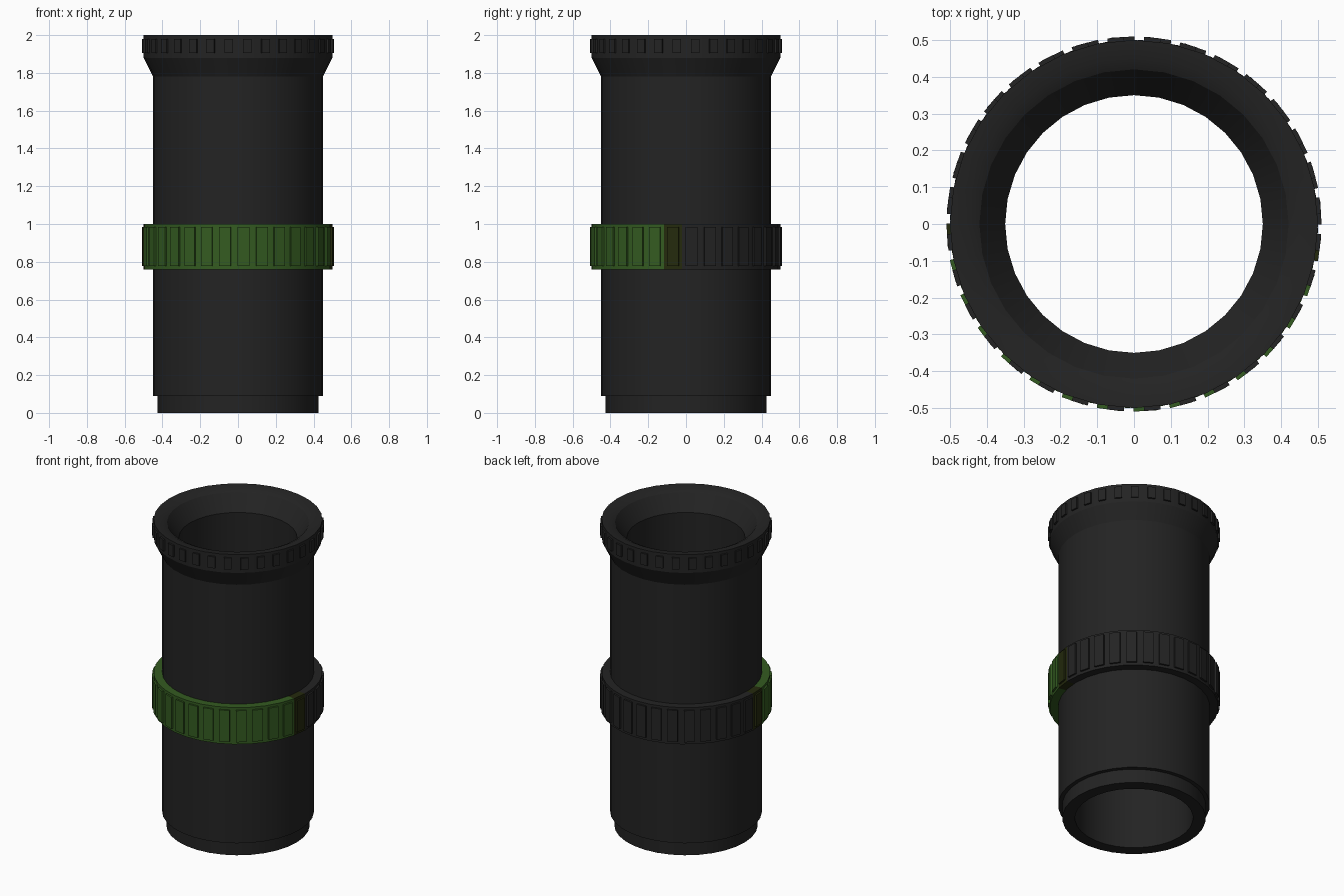
import bpy, bmesh, math
from mathutils import Vector

if "Cube" in bpy.data.objects:
    bpy.data.objects.remove(bpy.data.objects["Cube"])

N = 32
STEP = 2 * math.pi / N


def material(name, rgb):
    m = bpy.data.materials.new(name)
    m.diffuse_color = (*rgb, 1)
    m.use_nodes = True
    m.node_tree.nodes["Principled BSDF"].inputs["Base Color"].default_value = m.diffuse_color
    return m


black = material("black rubber", (0.017, 0.017, 0.017))
green = material("green grip", (0.034, 0.105, 0.015))
olive = material("dark olive", (0.018, 0.023, 0.004))


def lathe(bm, profile, turn=0.0):
    """Revolve a closed (radius, z) profile around z; returns quads by segment."""
    rings = [[bm.verts.new((r * math.cos(turn + i * STEP), r * math.sin(turn + i * STEP), z))
              for r, z in profile] for i in range(N)]
    k = len(profile)
    for i in range(N):
        a, b = rings[i], rings[(i + 1) % N]
        for j in range(k):
            bm.faces.new((a[j], b[j], b[(j + 1) % k], a[(j + 1) % k]))


def ribs(bm, radius, z0, z1, width, turn=0.0, raise_by=0.011):
    """One raised rectangular rib on the middle of every flat side."""
    flat = radius * math.cos(STEP / 2)
    for i in range(N):
        t = turn + (i + 0.5) * STEP
        n, s = Vector((math.cos(t), math.sin(t), 0)), Vector((-math.sin(t), math.cos(t), 0))
        loops = []
        for d in (flat - 0.004, flat + raise_by):
            loops.append([bm.verts.new(n * d + s * (u * width / 2) + Vector((0, 0, z)))
                          for u, z in ((-1, z0), (1, z0), (1, z1), (-1, z1))])
        lo, hi = loops
        bm.faces.new(hi)
        for j in range(4):
            bm.faces.new((lo[j], lo[(j + 1) % 4], hi[(j + 1) % 4], hi[j]))


def finish(bm, name, mats):
    me = bpy.data.meshes.new(name)
    bm.to_mesh(me)
    bm.free()
    for m in mats:
        me.materials.append(m)
    ob = bpy.data.objects.new(name, me)
    bpy.context.collection.objects.link(ob)
    bpy.ops.object.select_all(action='DESELECT')
    ob.select_set(True)
    bpy.context.view_layer.objects.active = ob
    bpy.ops.object.shade_smooth_by_angle(angle=math.radians(25))
    return ob


# Hollow barrel with stepped foot, flared collar and funnel mouth
bm = bmesh.new()
lathe(bm, [(0.35, 0), (0.425, 0), (0.425, 0.09), (0.45, 0.09), (0.45, 1.78), (0.5, 1.88),
           (0.5, 2.0), (0.45, 1.995), (0.42, 1.98), (0.35, 1.88)])
finish(bm, "barrel", [black])

# Small grip ribs round the collar
bm = bmesh.new()
ribs(bm, 0.5, 1.905, 1.98, 0.045)
finish(bm, "collar_ribs", [black])

# Grip ring: green front half, one olive side at each end, black back
TURN = math.radians(-2.3)
bm = bmesh.new()
lathe(bm, [(0.44, 0.76), (0.5, 0.76), (0.5, 1.0), (0.44, 1.0)], TURN)
ribs(bm, 0.5, 0.778, 0.984, 0.062, TURN)
for f in bm.faces:
    c = f.calc_center_median()
    seg = int(((math.atan2(c.y, c.x) - TURN) % (2 * math.pi)) / STEP)
    f.material_index = 0 if seg < 16 else (2 if seg in (16, 31) else 1)
finish(bm, "grip_ring", [black, green, olive])
